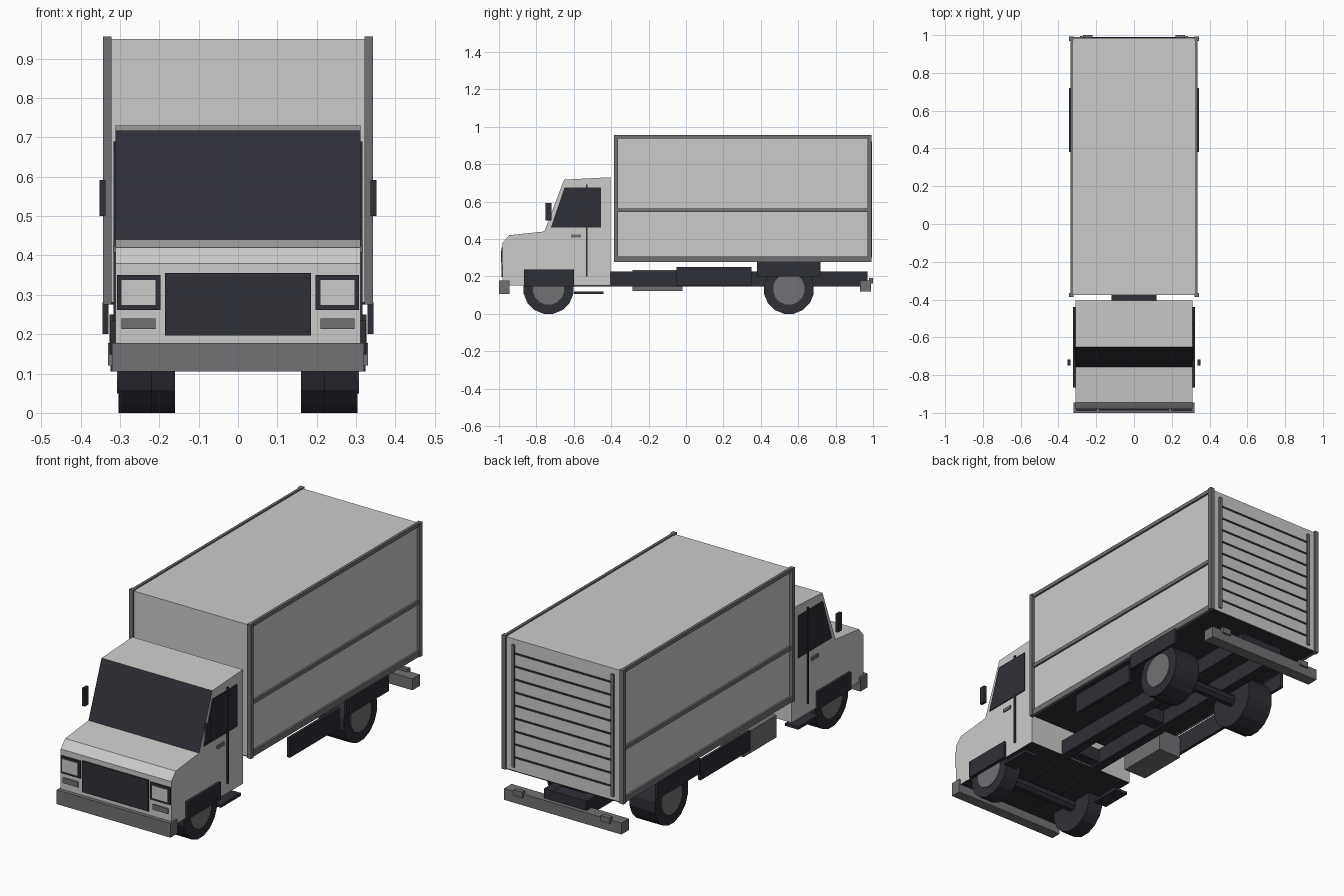
import bpy, bmesh, math
from mathutils import Matrix

if "Cube" in bpy.data.objects:
    bpy.data.objects.remove(bpy.data.objects["Cube"])


def material(name, rgb):
    m = bpy.data.materials.new(name)
    m.diffuse_color = (*rgb, 1)
    m.use_nodes = True
    m.node_tree.nodes["Principled BSDF"].inputs["Base Color"].default_value = m.diffuse_color
    return m


WHITE = material("off_white_paint", (0.60, 0.60, 0.585))
GREY = material("grey_metal", (0.165, 0.165, 0.175))
DARK = material("dark_trim", (0.028, 0.028, 0.038))


def finish(name, bm, *mats):
    bmesh.ops.recalc_face_normals(bm, faces=bm.faces)
    me = bpy.data.meshes.new(name)
    bm.to_mesh(me)
    bm.free()
    for m in mats:
        me.materials.append(m)
    ob = bpy.data.objects.new(name, me)
    bpy.context.collection.objects.link(ob)
    return ob


def prism(name, pts, x0, x1, *mats):
    """Extrude a (y, z) profile along x."""
    bm = bmesh.new()
    f = bm.faces.new([bm.verts.new((x0, y, z)) for y, z in pts])
    r = bmesh.ops.extrude_face_region(bm, geom=[f])
    for v in r["geom"]:
        if isinstance(v, bmesh.types.BMVert):
            v.co.x = x1
    return finish(name, bm, *mats)


def box(name, x0, x1, y0, y1, z0, z1, mat):
    return prism(name, [(y0, z0), (y1, z0), (y1, z1), (y0, z1)], x0, x1, mat)


def pair(name, x0, x1, *rest):
    for side, s in (("right", 1), ("left", -1)):
        box(f"{side}_{name}", s * x0, s * x1, *rest)


def cylinder(name, x0, x1, y, z, r, mat, sides=16):
    bm = bmesh.new()
    rot = Matrix.Rotation(math.pi / 2, 4, 'Y') @ Matrix.Rotation(math.pi / sides, 4, 'Z')
    bmesh.ops.create_cone(bm, cap_ends=True, segments=sides, radius1=r, radius2=r,
                          depth=abs(x1 - x0),
                          matrix=Matrix.Translation(((x0 + x1) / 2, y, z)) @ rot)
    return finish(name, bm, mat)


# Cab: dark underside and windscreen faces chosen by direction
cab = prism("cab", [(-0.98, 0.15), (-0.98, 0.38), (-0.945, 0.42), (-0.757, 0.44),
                    (-0.652, 0.717), (-0.405, 0.73), (-0.405, 0.15)],
            -0.311, 0.311, WHITE, DARK)
for p in cab.data.polygons:
    slope = p.normal.y < -0.8 and p.normal.z > 0.2
    if slope or p.normal.z < -0.9:
        p.material_index = 1

# Cab sides
for side, s in (("right", 1), ("left", -1)):
    prism(f"{side}_window", [(-0.722, 0.462), (-0.455, 0.462), (-0.455, 0.675), (-0.65, 0.675)],
          s * 0.308, s * 0.316, DARK)
pair("door_seam", 0.308, 0.317, -0.535, -0.526, 0.20, 0.69, DARK)
pair("door_handle", 0.308, 0.318, -0.615, -0.562, 0.408, 0.424, GREY)
pair("mirror", 0.337, 0.352, -0.75, -0.718, 0.50, 0.592, DARK)
pair("front_fender", 0.305, 0.324, -0.865, -0.60, 0.147, 0.236, DARK)
pair("step", 0.25, 0.324, -0.60, -0.44, 0.105, 0.12, DARK)

# Cab front
box("grille", -0.186, 0.186, -0.987, -0.975, 0.197, 0.355, DARK)
pair("headlight_frame", 0.197, 0.308, -0.987, -0.975, 0.262, 0.35, DARK)
pair("headlight", 0.21, 0.296, -0.99, -0.98, 0.274, 0.338, WHITE)
pair("turn_signal", 0.21, 0.296, -0.986, -0.975, 0.213, 0.24, GREY)
box("front_bumper", -0.32, 0.32, -1.0, -0.945, 0.105, 0.177, GREY)

# Cargo box and its side frames
box("cargo_box", -0.327, 0.327, -0.377, 0.985, 0.282, 0.95, WHITE)
box("cargo_floor", -0.325, 0.325, -0.375, 0.983, 0.276, 0.283, DARK)
pair("front_post", 0.321, 0.343, -0.386, -0.364, 0.276, 0.957, GREY)
pair("rear_post", 0.321, 0.343, 0.97, 0.992, 0.276, 0.957, GREY)
pair("top_rail", 0.323, 0.337, -0.38, 0.988, 0.938, 0.957, GREY)
pair("bottom_rail", 0.323, 0.337, -0.38, 0.988, 0.276, 0.306, GREY)
pair("middle_rail", 0.323, 0.337, -0.38, 0.988, 0.543, 0.562, GREY)

# Roll-up door
pair("door_track", 0.272, 0.287, 0.98, 0.994, 0.30, 0.922, GREY)
for i in range(9):
    z = 0.345 + i * 0.066
    box(f"door_slat_line_{i + 1}", -0.272, 0.272, 0.98, 0.988, z, z + 0.009, DARK)

# Chassis
pair("chassis_rail", 0.07, 0.12, -0.85, 0.97, 0.146, 0.226, DARK)
for i, y in enumerate((-0.39, 0.1, 0.93)):
    box(f"crossmember_{i + 1}", -0.12, 0.12, y - 0.03, y + 0.04, 0.155, 0.225, DARK)
pair("side_skirt", 0.312, 0.327, -0.05, 0.35, 0.15, 0.25, DARK)
box("fuel_tank", -0.31, -0.18, -0.285, -0.02, 0.122, 0.235, GREY)
pair("rear_fender", 0.329, 0.344, 0.38, 0.72, 0.20, 0.28, DARK)
box("rear_bumper", -0.33, 0.33, 0.93, 0.99, 0.12, 0.178, GREY)
pair("tail_light", 0.22, 0.27, 0.978, 1.0, 0.162, 0.192, GREY)

# Wheels and axles
for axle, y, inner in (("front", -0.735, 0.22), ("rear", 0.55, 0.16)):
    cylinder(f"{axle}_axle", -0.25, 0.25, y, 0.133, 0.03, DARK, 8)
    for side, s in (("right", 1), ("left", -1)):
        cylinder(f"{axle}_{side}_tyre", s * inner, s * 0.304, y, 0.133, 0.1355, DARK)
        cylinder(f"{axle}_{side}_hub", s * 0.29, s * 0.308, y, 0.133, 0.085, GREY)
